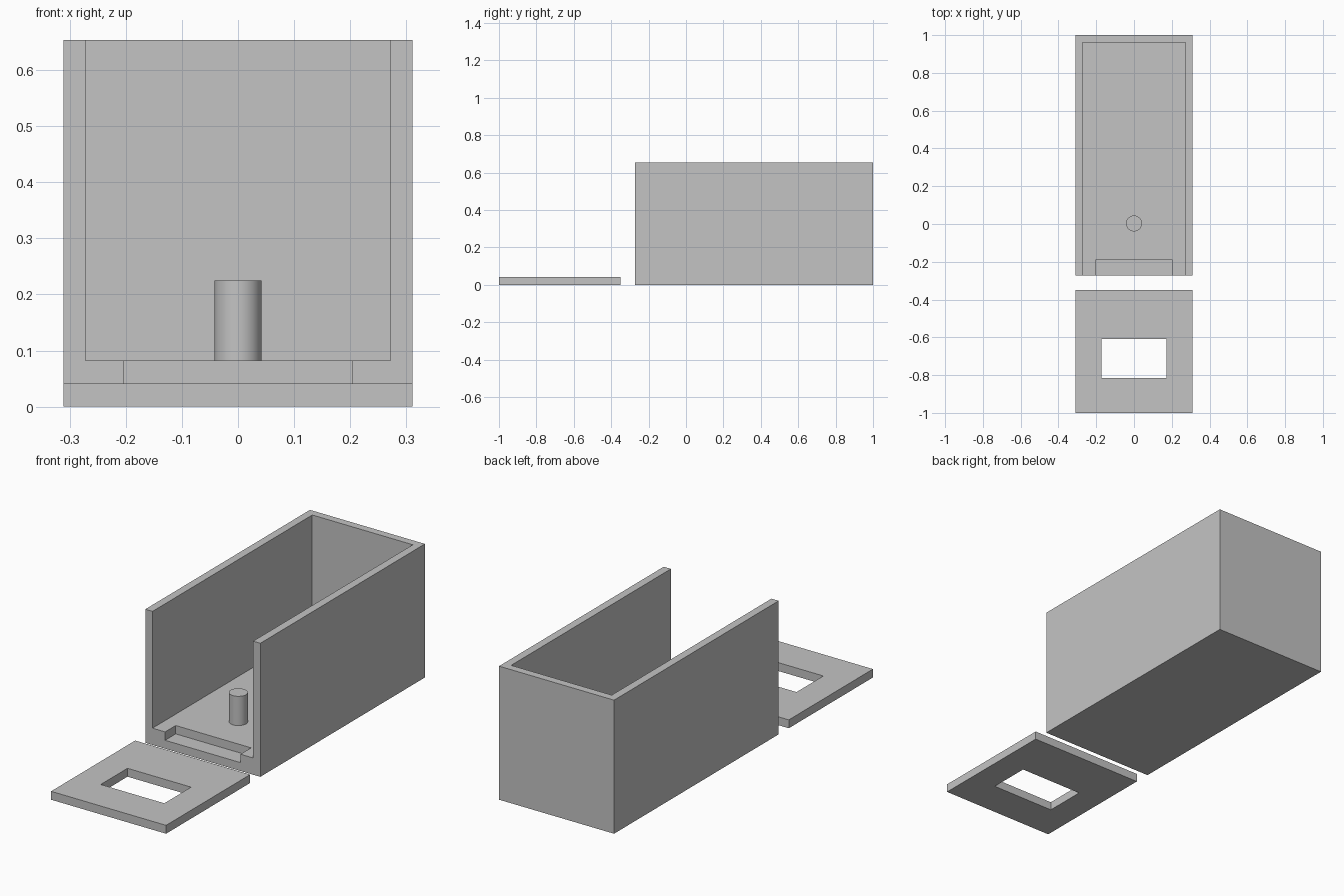
import bpy
import math

if "Cube" in bpy.data.objects:
    bpy.data.objects.remove(bpy.data.objects["Cube"], do_unlink=True)

HALF = 0.311      # half width of tray and lid
WALL = 0.041      # wall and lid thickness
FLOOR = 0.082     # top of the tray floor
HEIGHT = 0.653
FRONT, BACK = -0.272, 1.0

grey = bpy.data.materials.new("light_grey")
grey.use_nodes = True
grey.diffuse_color = (0.55, 0.55, 0.55, 1)
grey.node_tree.nodes["Principled BSDF"].inputs["Base Color"].default_value = grey.diffuse_color


def box(name, x, y, z):
    """Box symmetric in x, spanning the given y and z ranges."""
    bpy.ops.mesh.primitive_cube_add(size=1, location=(0, sum(y) / 2, sum(z) / 2))
    ob = bpy.context.object
    ob.name = name
    ob.scale = (2 * x, y[1] - y[0], z[1] - z[0])
    bpy.ops.object.transform_apply(location=False, rotation=False, scale=True)
    ob.data.materials.append(grey)
    return ob


def cut(target, cutter):
    """Subtract the cutter from the target and discard it."""
    cutter.hide_render = True
    mod = target.modifiers.new("cut", 'BOOLEAN')
    mod.operation = 'DIFFERENCE'
    mod.solver = 'EXACT'
    mod.object = cutter
    bpy.ops.object.select_all(action='DESELECT')
    bpy.context.view_layer.objects.active = target
    target.select_set(True)
    bpy.ops.object.modifier_apply(modifier=mod.name)
    bpy.data.objects.remove(cutter, do_unlink=True)


# Tray: open at the top and front, with a shallow notch in the floor's front edge
tray = box("tray", HALF, (FRONT, BACK), (0, HEIGHT))
cut(tray, box("cavity_cutter", HALF - WALL + 0.002, (FRONT - 0.2, BACK - 0.038), (FLOOR, HEIGHT + 0.2)))
cut(tray, box("notch_cutter", 0.204, (FRONT - 0.2, -0.19), (WALL, FLOOR + 0.1)))

# Round pin standing on the floor
pin_bottom, pin_top = FLOOR - 0.01, 0.225
bpy.ops.mesh.primitive_cylinder_add(vertices=48, radius=0.042, depth=pin_top - pin_bottom,
                                    location=(0, 0.003, (pin_top + pin_bottom) / 2))
pin = bpy.context.object
pin.name = "floor_pin"
pin.data.materials.append(grey)
bpy.ops.object.shade_smooth_by_angle(angle=math.radians(30))

# Separate front panel lying flat, with a rectangular window
panel = box("front_panel", HALF, (-1.0, -0.35), (0, WALL))
cut(panel, box("window_cutter", 0.172, (-0.815, -0.608), (-0.1, WALL + 0.1)))
